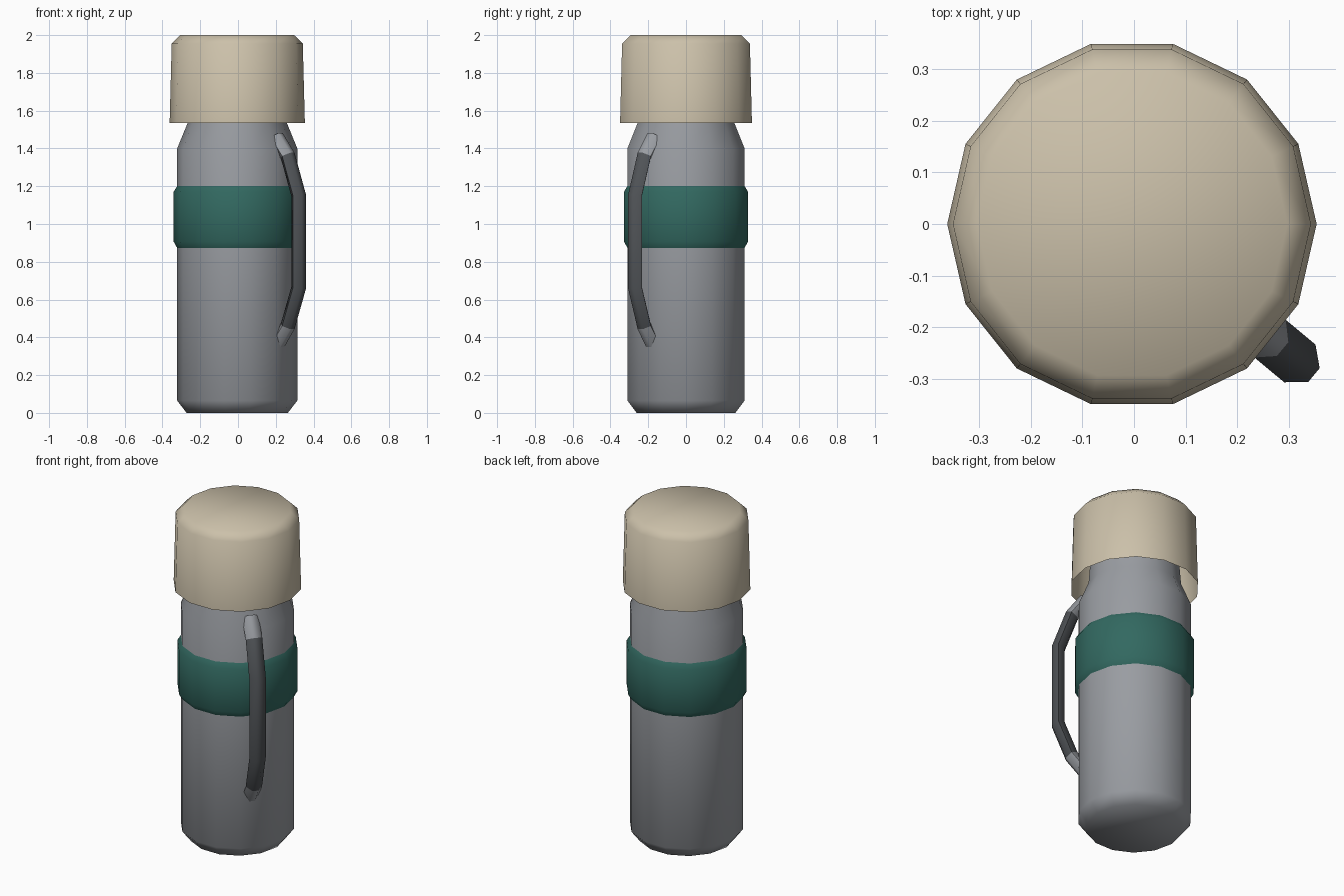
import bpy, bmesh, math
from mathutils import Vector

cube = bpy.data.objects.get("Cube")
if cube:
    bpy.data.objects.remove(cube, do_unlink=True)

SIDES = 14
AXIS_X = -0.004
HANDLE_ANGLE = math.radians(-39.7)


def material(name, color):
    mat = bpy.data.materials.new(name)
    mat.use_nodes = True
    mat.diffuse_color = (*color, 1)
    mat.node_tree.nodes["Principled BSDF"].inputs["Base Color"].default_value = (*color, 1)
    return mat


def finish(name, bm, mats):
    bmesh.ops.recalc_face_normals(bm, faces=bm.faces)
    mesh = bpy.data.meshes.new(name)
    bm.to_mesh(mesh)
    bm.free()
    for mat in mats:
        mesh.materials.append(mat)
    obj = bpy.data.objects.new(name, mesh)
    bpy.context.collection.objects.link(obj)
    bpy.ops.object.select_all(action="DESELECT")
    obj.select_set(True)
    bpy.context.view_layer.objects.active = obj
    bpy.ops.object.shade_smooth_by_angle(angle=math.radians(80))
    return obj


def bridge(bm, rings):
    """Join successive rings of vertices with quads."""
    faces = []
    for a, b in zip(rings, rings[1:]):
        n = len(a)
        for i in range(n):
            j = (i + 1) % n
            faces.append(bm.faces.new((a[i], a[j], b[j], b[i])))
    return faces


def lathe(name, profile, mat, cap_bottom=False, cap_top=False):
    """Turn a (radius, height) profile into a faceted round part."""
    bm = bmesh.new()
    rings = []
    for r, z in profile:
        angles = [math.tau * i / SIDES for i in range(SIDES)]
        rings.append([bm.verts.new((AXIS_X + r * math.cos(a), r * math.sin(a), z)) for a in angles])
    bridge(bm, rings)
    if cap_bottom:
        bm.faces.new(rings[0])
    if cap_top:
        bm.faces.new(rings[-1])
    return finish(name, bm, [mat])


grey = material("steel grey", (0.32, 0.335, 0.36))
green = material("deep green", (0.032, 0.14, 0.118))
beige = material("warm beige", (0.6, 0.53, 0.4))
dark = material("dark grey", (0.08, 0.087, 0.095))

# Flask body with chamfered base, shoulder and hidden neck
lathe("flask_body", [(0.268, 0), (0.318, 0.065), (0.318, 1.4), (0.263, 1.534), (0.25, 1.7)],
      grey, cap_bottom=True, cap_top=True)

# Sleeve around the body
lathe("grip_band", [(0.316, 0.87), (0.337, 0.907), (0.337, 1.17), (0.316, 1.204)], green)

# Cup lid, open underneath
lathe("cup_lid", [(0.358, 1.534), (0.347, 1.955), (0.301, 2.0)], beige, cap_top=True)

# Handle: flattened six-sided bar swept along a bent path, with grey end stubs
path = [Vector(p) for p in ((0.27, 1.46), (0.348, 1.36), (0.423, 1.15),
                            (0.423, 0.664), (0.348, 0.46), (0.27, 0.355))]
section = [(0.0475, 0), (0.0173, 0.036), (-0.0173, 0.036),
           (-0.0475, 0), (-0.0173, -0.036), (0.0173, -0.036)]
out = Vector((math.cos(HANDLE_ANGLE), math.sin(HANDLE_ANGLE), 0))
side = Vector((-out.y, out.x, 0))
up = Vector((0, 0, 1))
bm = bmesh.new()
rings = []
for i, p in enumerate(path):
    before = (p - path[max(i - 1, 0)]).normalized()
    after = (path[min(i + 1, len(path) - 1)] - p).normalized()
    along = (before + after).normalized()
    normal = out * -along.y + up * along.x
    centre = Vector((AXIS_X, 0, 0)) + out * p.x + up * p.y
    rings.append([bm.verts.new(centre + side * s + normal * n) for s, n in section])
faces = bridge(bm, rings)
for i, face in enumerate(faces):
    segment = i // len(section)
    face.material_index = 1 if segment in (0, len(path) - 2) else 0
bm.faces.new(rings[0]).material_index = 1
bm.faces.new(rings[-1]).material_index = 1
finish("side_handle", bm, [dark, grey])
